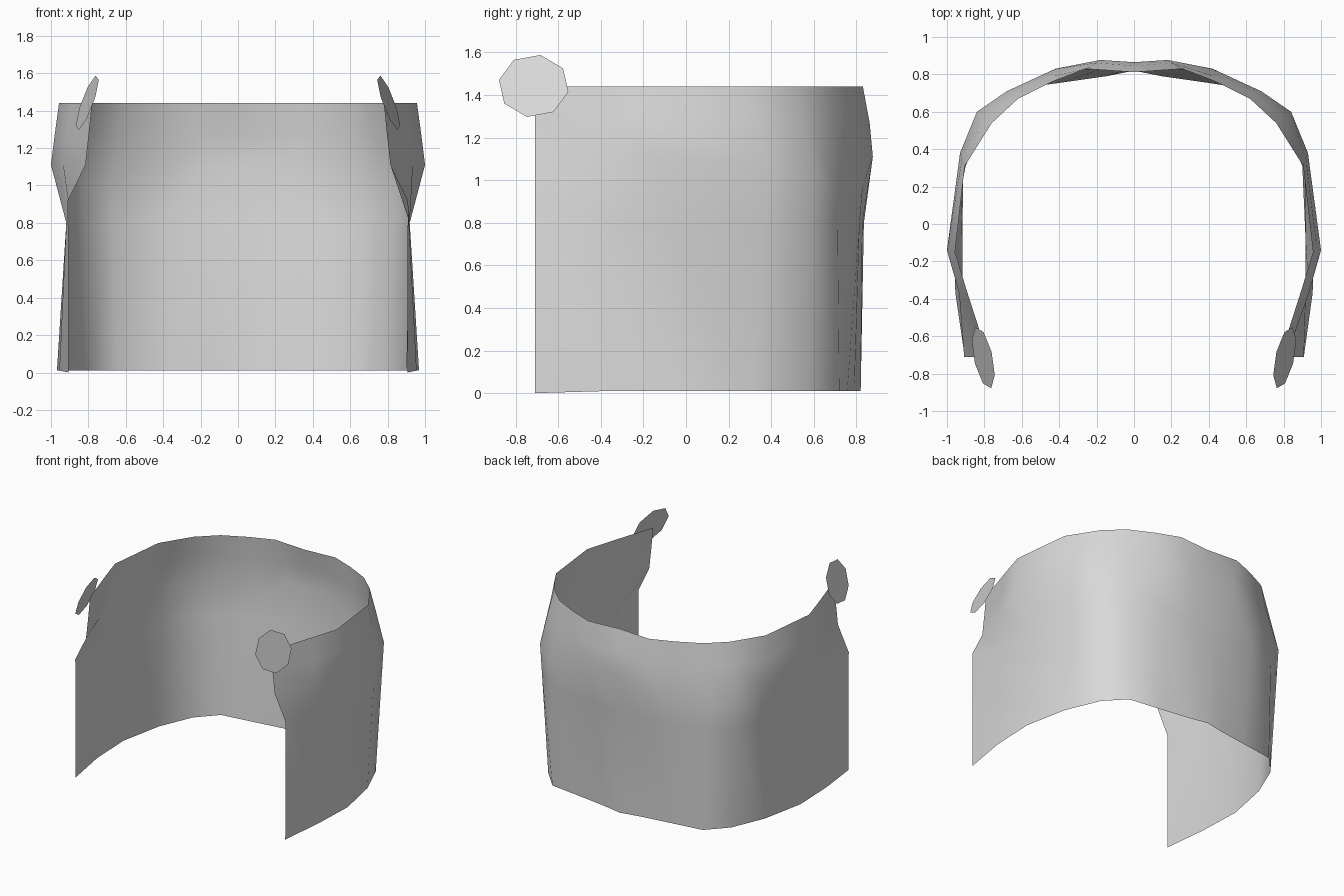
import bpy, bmesh, math

if "Cube" in bpy.data.objects:
    bpy.data.objects.remove(bpy.data.objects["Cube"])

grey = bpy.data.materials.new("light_grey")
grey.diffuse_color = (0.69, 0.69, 0.69, 1)
grey.use_nodes = True
grey.node_tree.nodes["Principled BSDF"].inputs["Base Color"].default_value = grey.diffuse_color


def make_object(name, bm):
    mesh = bpy.data.meshes.new(name)
    bm.to_mesh(mesh)
    bm.free()
    obj = bpy.data.objects.new(name, mesh)
    bpy.context.collection.objects.link(obj)
    mesh.materials.append(grey)
    mesh.shade_smooth()
    return obj


# Half outlines (x, y) from the back centre to the front edge, each with
# its height and the height changes of single columns
levels = [
    (0.01, {8: 0.0},
     [(0, .82), (.15, .79), (.38, .757), (.65, .72), (.79, .57),
      (.90, .31), (.968, -.03), (.955, -.37), (.905, -.71)]),
    (0.80, {8: 0.92},
     [(0, .835), (.175, .828), (.413, .815), (.675, .712), (.83, .592),
      (.912, .37), (.918, -.10), (.918, -.38), (.908, -.71)]),
    (1.11, {2: 0.97, 3: 0.97, 4: 1.02, 5: 1.07},
     [(0, .865), (.18, .877), (.42, .83), (.68, .71), (.84, .60),
      (.93, .38), (1.0, -.14), (.935, -.37), (.815, -.71)]),
    (1.27, {},
     [(0, .845), (.20, .862), (.433, .79), (.643, .685), (.795, .563),
      (.92, .345), (.98, -.145), (.915, -.37), (.797, -.71)]),
    (1.44, {},
     [(0, .812), (.26, .83), (.44, .76), (.62, .67), (.76, .54),
      (.905, .31), (.957, -.15), (.893, -.36), (.78, -.71)]),
]

# Curved wrap: sheet lofted through the mirrored outlines
bm = bmesh.new()
rows = []
for z, changes, half in levels:
    points = [(x, y, changes.get(i, z)) for i, (x, y) in enumerate(half)]
    full = [(-x, y, h) for x, y, h in reversed(points[1:])] + points
    rows.append([bm.verts.new(p) for p in full])
for low, high in zip(rows, rows[1:]):
    for i in range(len(low) - 1):
        bm.faces.new((low[i], high[i], high[i + 1], low[i + 1]))
make_object("curved_wrap", bm)

# Tilted eight-sided clasps on the upper front corners
for side, name in ((-1, "left_clasp"), (1, "right_clasp")):
    bm = bmesh.new()
    ring = []
    for k in range(8):
        a = math.radians(79 + 45 * k)
        dy, dz = .166 * math.cos(a), .148 * math.sin(a)
        ring.append(bm.verts.new((side * (.806 + .2 * dy - .35 * dz),
                                  -.715 + dy, 1.442 + dz)))
    bm.faces.new(ring if side > 0 else ring[::-1])
    make_object(name, bm)
